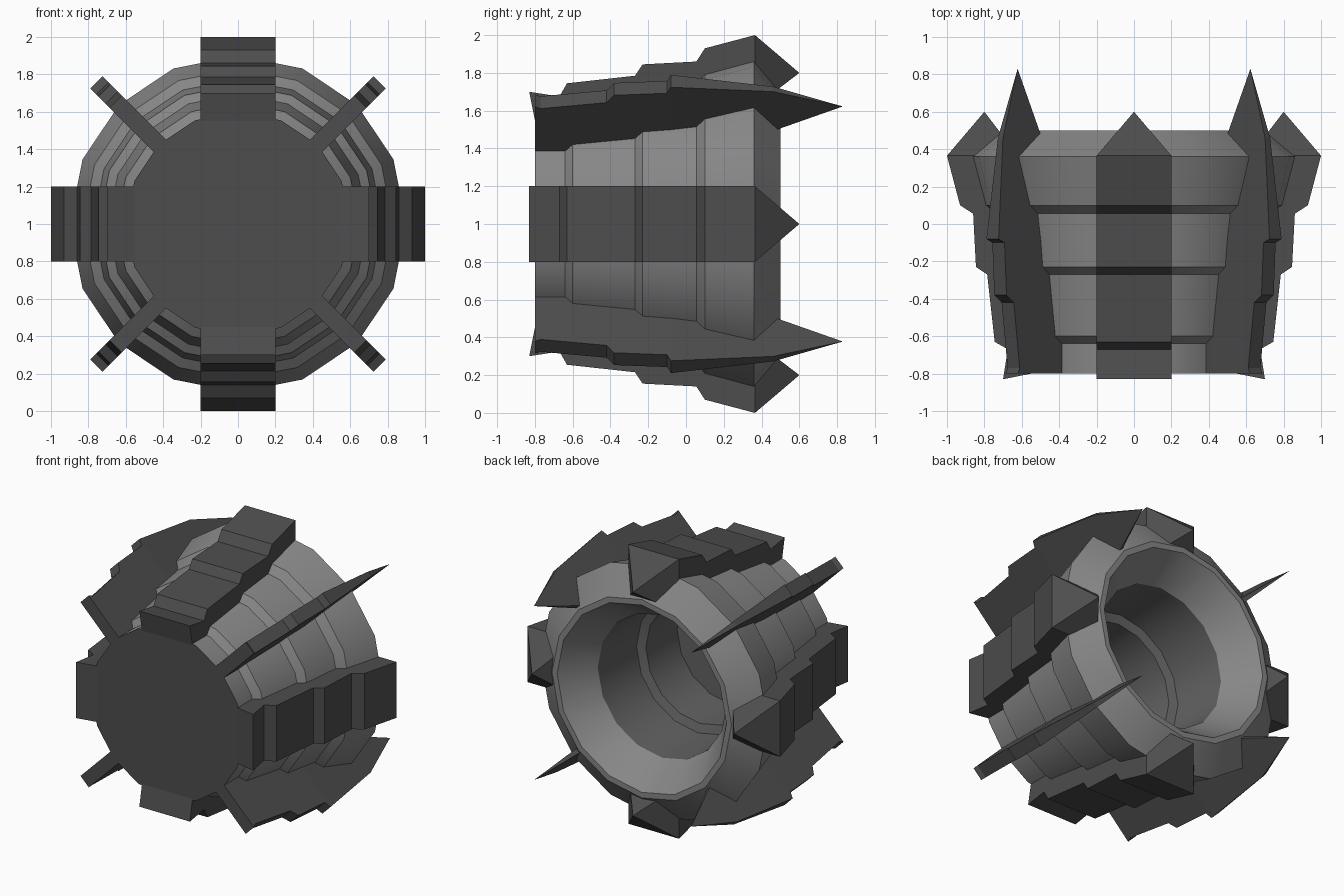
import bpy, bmesh, math

if "Cube" in bpy.data.objects:
    bpy.data.objects.remove(bpy.data.objects["Cube"])

CZ = 1.0      # height of the central axis
SIDES = 16


def material(name, v):
    m = bpy.data.materials.new(name)
    m.diffuse_color = (v, v, v, 1)
    m.use_nodes = True
    m.node_tree.nodes["Principled BSDF"].inputs["Base Color"].default_value = m.diffuse_color
    return m


DARK = material("dark_metal", 0.075)
LIGHT = material("light_metal", 0.24)
INNER = material("inner_metal", 0.12)


def finish(bm, name, mats):
    bmesh.ops.recalc_face_normals(bm, faces=bm.faces)
    me = bpy.data.meshes.new(name)
    bm.to_mesh(me)
    bm.free()
    for m in mats:
        me.materials.append(m)
    ob = bpy.data.objects.new(name, me)
    bpy.context.collection.objects.link(ob)
    return ob


def lathe(name, profile, inner_from):
    """Revolve (y, radius) points around the y axis and cap both ends."""
    bm = bmesh.new()
    rings = []
    for y, r in profile:
        rings.append([bm.verts.new((r * math.sin(2 * math.pi * i / SIDES), y,
                                    CZ + r * math.cos(2 * math.pi * i / SIDES)))
                      for i in range(SIDES)])
    for k, (a, b) in enumerate(zip(rings, rings[1:])):
        for i in range(SIDES):
            j = (i + 1) % SIDES
            f = bm.faces.new((a[i], a[j], b[j], b[i]))
            f.material_index = 2 if k >= inner_from else 0
    bm.faces.new(rings[0]).material_index = 1
    bm.faces.new(rings[-1]).material_index = 2
    return finish(bm, name, (LIGHT, DARK, INNER))


def fin(name, angle, sections, tip, lean=0.0):
    """Loft rectangles (y, inner radius, outer radius, half width) to a point."""
    s, c = math.sin(angle), math.cos(angle)
    bm = bmesh.new()

    def vert(t, y, r):
        return bm.verts.new((r * s + t * c, y, CZ + r * c - t * s))

    loops = []
    for k, (y, r0, r1, w) in enumerate(sections):
        y0 = y + (lean if k == 0 else 0)
        loops.append([vert(-w, y0, r0), vert(w, y0, r0),
                      vert(w, y, r1), vert(-w, y, r1)])
    for a, b in zip(loops, loops[1:]):
        for i in range(4):
            j = (i + 1) % 4
            bm.faces.new((a[i], a[j], b[j], b[i]))
    bm.faces.new(loops[0])
    point = vert(0, *tip)
    for i in range(4):
        bm.faces.new((loops[-1][i], loops[-1][(i + 1) % 4], point))
    return finish(bm, name, (DARK,))


# stepped barrel: closed front, outer steps, rim, funnel and hollow interior
barrel = lathe("barrel", [
    (-0.80, 0.60), (-0.64, 0.60), (-0.60, 0.65), (-0.27, 0.695),
    (-0.23, 0.745), (0.055, 0.775), (0.10, 0.83), (0.36, 0.90),
    (0.50, 0.71), (0.50, 0.67), (0.27, 0.51),
    (-0.14, 0.49), (-0.16, 0.43), (-0.50, 0.42)], 10)
bpy.context.view_layer.objects.active = barrel
barrel.select_set(True)
bpy.ops.object.shade_smooth_by_angle(angle=math.radians(28))

# four wide stepped ribs with pyramid ends
rib = [(-0.83, 0.50, 0.70), (-0.67, 0.52, 0.675), (-0.63, 0.53, 0.745),
       (-0.27, 0.55, 0.785), (-0.23, 0.55, 0.845), (0.055, 0.57, 0.86),
       (0.10, 0.58, 0.93), (0.365, 0.62, 1.0)]
rib = [(*p, 0.2) for p in rib]
for k in range(4):
    fin(f"wide_rib_{k + 1}", k * math.pi / 2, rib, (0.60, 0.80), lean=0.04)

# four thin diagonal blades tapering to spikes
blade = [(-0.80, 0.50, 0.925), (-0.77, 0.50, 0.91), (-0.42, 0.50, 0.955),
         (-0.38, 0.50, 1.01), (-0.10, 0.50, 1.025), (-0.08, 0.50, 1.07)]
blade = [(*p, 0.046) for p in blade] + [(0.46, 0.715, 1.01, 0.019)]
for k in range(4):
    fin(f"blade_{k + 1}", (k + 0.5) * math.pi / 2, blade, (0.83, 0.88))
